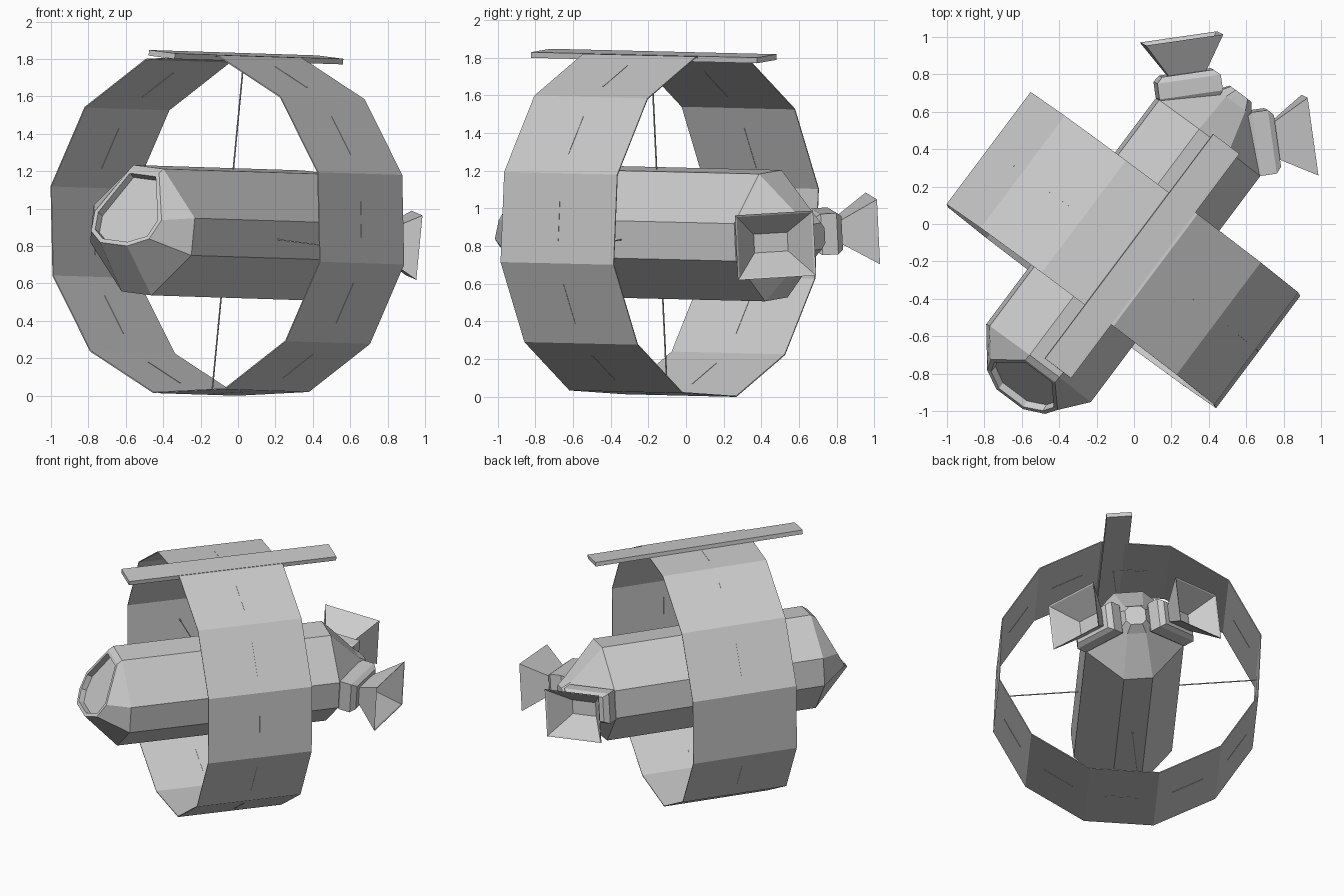
import bpy, bmesh
from math import sin, cos, radians
from mathutils import Matrix, Vector

if "Cube" in bpy.data.objects:
    bpy.data.objects.remove(bpy.data.objects["Cube"])

# Ship frame: local y = tail, x = starboard, z = up; whole ship is turned, pitched and rolled
FRAME = (Matrix.Translation((-0.0575, -0.14, 0.87))
         @ Matrix.Rotation(radians(-36.87), 4, 'Z')
         @ Matrix.Rotation(radians(-1.1), 4, 'X')
         @ Matrix.Rotation(radians(6), 4, 'Y'))


def finish(name, bm, local=Matrix.Identity(4)):
    bmesh.ops.recalc_face_normals(bm, faces=bm.faces)
    mesh = bpy.data.meshes.new(name)
    bm.to_mesh(mesh)
    bm.free()
    mesh.transform(FRAME @ local)
    ob = bpy.data.objects.new(name, mesh)
    bpy.context.collection.objects.link(ob)
    return ob


def loft(bm, loops, cap_start=True, cap_end=True):
    rings = [[bm.verts.new(p) for p in loop] for loop in loops]
    for r0, r1 in zip(rings, rings[1:]):
        for i in range(len(r0)):
            j = (i + 1) % len(r0)
            bm.faces.new((r0[i], r0[j], r1[j], r1[i]))
    start = bm.faces.new(rings[0]) if cap_start else None
    if cap_end:
        bm.faces.new(rings[-1])
    return start


def octagon(y, h, s):
    return [(s, y, h), (h, y, s), (h, y, -s), (s, y, -h),
            (-s, y, -h), (-h, y, -s), (-h, y, s), (-s, y, h)]


def rect(d, w, h):
    return [(w, d, h), (w, d, -h), (-w, d, -h), (-w, d, h)]


def box(name, size, local):
    bm = bmesh.new()
    bmesh.ops.create_cube(bm, size=1, matrix=Matrix.Diagonal((*size, 1)))
    return finish(name, bm, local)


# Hull: chamfered-square tube, slanted nose with recessed window, tapered tail
nose_half = [(0.10, -0.79, 0.315), (0.225, -0.895, 0.075),
             (0.195, -0.95, -0.03), (0.09, -1.0, -0.08)]
nose = nose_half + [(-x, y, z) for x, y, z in reversed(nose_half)]
bm = bmesh.new()
window = loft(bm, [nose, octagon(-0.755, 0.34, 0.10), octagon(0.755, 0.34, 0.10),
                   octagon(0.985, 0.11, 0.065), octagon(1.045, 0.07, 0.04)])
bmesh.ops.recalc_face_normals(bm, faces=bm.faces)
bmesh.ops.inset_region(bm, faces=[window], thickness=0.025, depth=0)
bmesh.ops.inset_region(bm, faces=[window], thickness=0.004, depth=-0.04)
finish("hull", bm)

# Ring: thin twelve-sided band around the hull
R, W = 0.926, 0.375
offset = Vector((-0.004, 0, 0.04))
bm = bmesh.new()
angles = [radians(23.4 + 30 * k) for k in range(12)]
loft(bm, [[(R * cos(t), y, R * sin(t)) for t in angles] for y in (-W, W)], False, False)
ring = finish("ring_band", bm, Matrix.Translation(offset))
mod = ring.modifiers.new("thickness", 'SOLIDIFY')
mod.thickness = 0.006
mod.offset = -1

# Narrow seam strips at the middle of each ring panel
for k in range(12):
    turn = Matrix.Rotation(radians(-(8.4 + 30 * k)), 4, 'Y')
    at = Matrix.Translation((R * cos(radians(15)) - 0.003, 0, 0))
    box(f"ring_seam_{k + 1}", (0.010, 0.006, 0.24), Matrix.Translation(offset) @ turn @ at)

# Crossed wire-thin spokes joining hull and ring
box("spoke_vertical", (0.006, 0.006, 1.78), Matrix.Translation((0, 0, 0.035)))
box("spoke_horizontal", (1.79, 0.006, 0.006), Matrix.Identity(4))

# Long plank on top of the ring
box("top_plank", (0.175, 1.5, 0.03), Matrix.Translation((0, 0.017, 0.945)))

# Two engines set square on the 45-degree tail faces
for side, name in ((1, "right"), (-1, "left")):
    place = Matrix.Translation((side * 0.22, 0.88, 0)) @ Matrix.Rotation(radians(-45 * side), 4, 'Z')
    bm = bmesh.new()
    loft(bm, [rect(-0.03, 0.15, 0.09), rect(0.0, 0.172, 0.11),
              rect(0.085, 0.172, 0.11), rect(0.115, 0.14, 0.09)])
    finish(f"engine_block_{name}", bm, place)
    # Flared hollow nozzle
    bm = bmesh.new()
    loft(bm, [rect(0.11, 0.10, 0.06), rect(0.30, 0.21, 0.173),
              rect(0.295, 0.20, 0.163), rect(0.13, 0.09, 0.05)])
    finish(f"engine_nozzle_{name}", bm, place)
